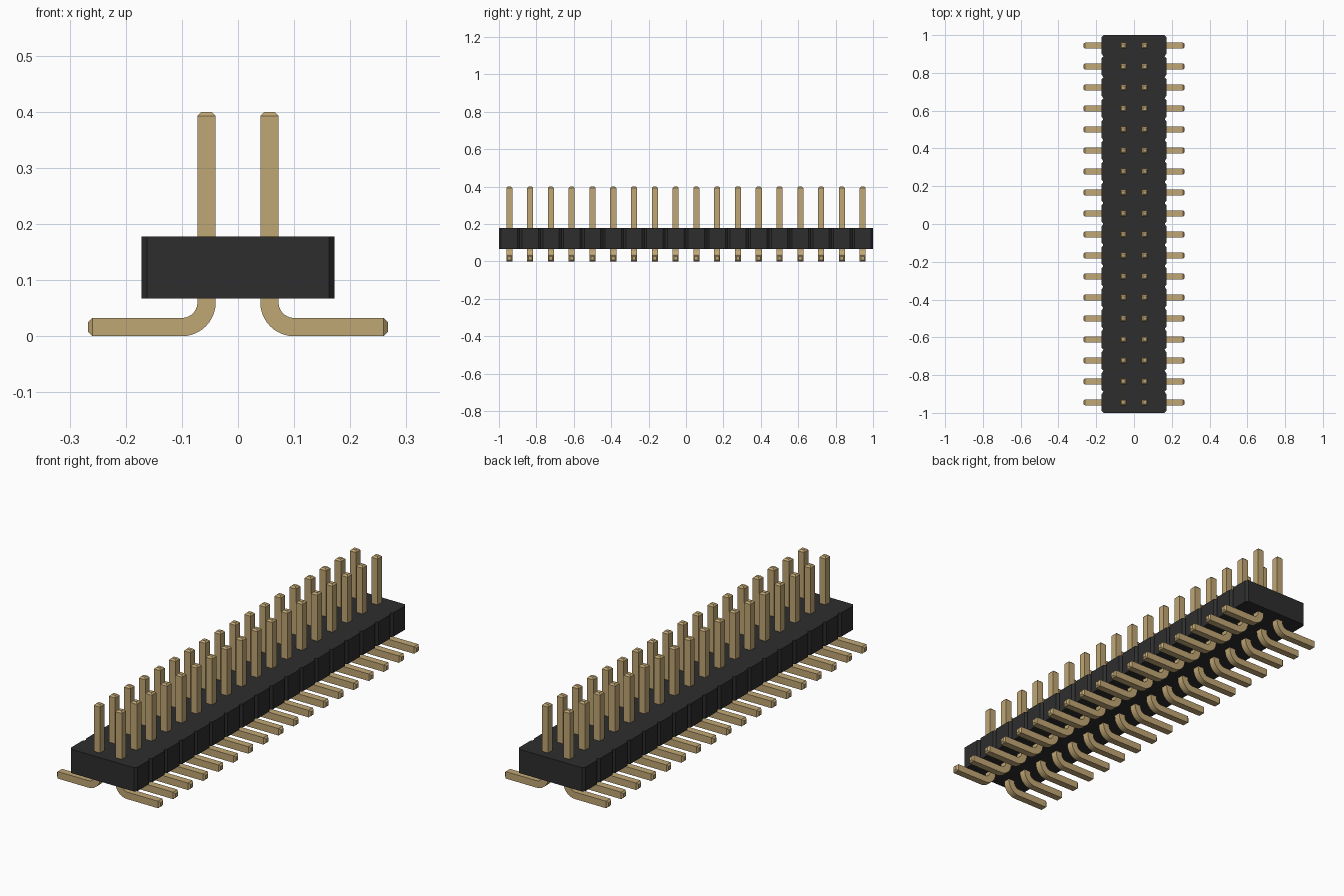
import bpy, bmesh, math

COUNT = 18
PITCH = 2 / COUNT
HALF = 0.0163      # half thickness of a pin
ROW_X = 0.056      # distance of each pin row from the middle

cube = bpy.data.objects.get("Cube")
if cube:
    bpy.data.objects.remove(cube)


def material(name, color):
    mat = bpy.data.materials.new(name)
    mat.use_nodes = True
    mat.diffuse_color = color
    bsdf = next(n for n in mat.node_tree.nodes if n.type == 'BSDF_PRINCIPLED')
    bsdf.inputs["Base Color"].default_value = color
    return mat


def add_object(name, bm, mat):
    bmesh.ops.recalc_face_normals(bm, faces=bm.faces)
    mesh = bpy.data.meshes.new(name)
    bm.to_mesh(mesh)
    bm.free()
    mesh.materials.append(mat)
    obj = bpy.data.objects.new(name, mesh)
    bpy.context.collection.objects.link(obj)
    return obj


black = material("black plastic", (0.027, 0.027, 0.027, 1))
gold = material("gold metal", (0.53, 0.385, 0.175, 1))

# Housing: one outline with chamfered segment ends, extruded upward
SIDE, NOTCH_X, NOTCH_Y, BOTTOM, TOP = 0.172, 0.01, 0.012, 0.067, 0.178
right = []
for i in range(COUNT):
    y0, y1 = -1 + i * PITCH, -1 + (i + 1) * PITCH
    right += [(SIDE - NOTCH_X, y0), (SIDE, y0 + NOTCH_Y), (SIDE, y1 - NOTCH_Y)]
right.append((SIDE - NOTCH_X, 1))
outline = right + [(-x, y) for x, y in reversed(right)]
bm = bmesh.new()
base = bm.faces.new([bm.verts.new((x, y, BOTTOM)) for x, y in outline])
top = bmesh.ops.extrude_face_region(bm, geom=[base], use_keep_orig=True)
bmesh.ops.translate(bm, vec=(0, 0, TOP - BOTTOM),
                    verts=[v for v in top["geom"] if isinstance(v, bmesh.types.BMVert)])
add_object("housing", bm, black)

# Pin centreline: (x, z, tangent angle, thickness scale), bent at the foot
TIP, TAPER = 0.0075, 0.55
BEND = 0.044
BEND_X, BEND_Z = ROW_X + BEND, HALF + BEND
path = [(ROW_X, 0.4, 0, TAPER), (ROW_X, 0.4 - TIP, 0, 1)]
for k in range(11):
    a = math.radians(9 * k)
    path.append((BEND_X - BEND * math.cos(a), BEND_Z - BEND * math.sin(a), a, 1))
path += [(0.267 - TIP, HALF, math.pi / 2, 1), (0.267, HALF, math.pi / 2, TAPER)]


def pin_mesh(side):
    """Square section swept along the centreline."""
    bm = bmesh.new()
    rings = []
    for x, z, a, scale in path:
        h = HALF * scale
        ring = []
        for across, depth in ((-1, -1), (1, -1), (1, 1), (-1, 1)):
            ring.append(bm.verts.new((side * (x + across * h * math.cos(a)),
                                      depth * h,
                                      z + across * h * math.sin(a))))
        rings.append(ring)
    for r0, r1 in zip(rings, rings[1:]):
        for j in range(4):
            n = (j + 1) % 4
            bm.faces.new((r0[j], r0[n], r1[n], r1[j]))
    bm.faces.new(rings[0])
    bm.faces.new(rings[-1])
    return bm


# Two mirrored rows of pins sharing one mesh each
pins = []
for name, side in (("left_pin", 1), ("right_pin", -1)):
    first = add_object(f"{name}_1", pin_mesh(side), gold)
    first.location.y = -1 + PITCH / 2
    pins.append(first)
    for i in range(1, COUNT):
        pin = bpy.data.objects.new(f"{name}_{i + 1}", first.data)
        pin.location.y = -1 + (i + 0.5) * PITCH
        bpy.context.collection.objects.link(pin)

# Smooth the bends, keep the square edges sharp
bpy.ops.object.select_all(action='DESELECT')
for pin in pins:
    pin.select_set(True)
bpy.context.view_layer.objects.active = pins[0]
bpy.ops.object.shade_smooth_by_angle(angle=math.radians(20))
